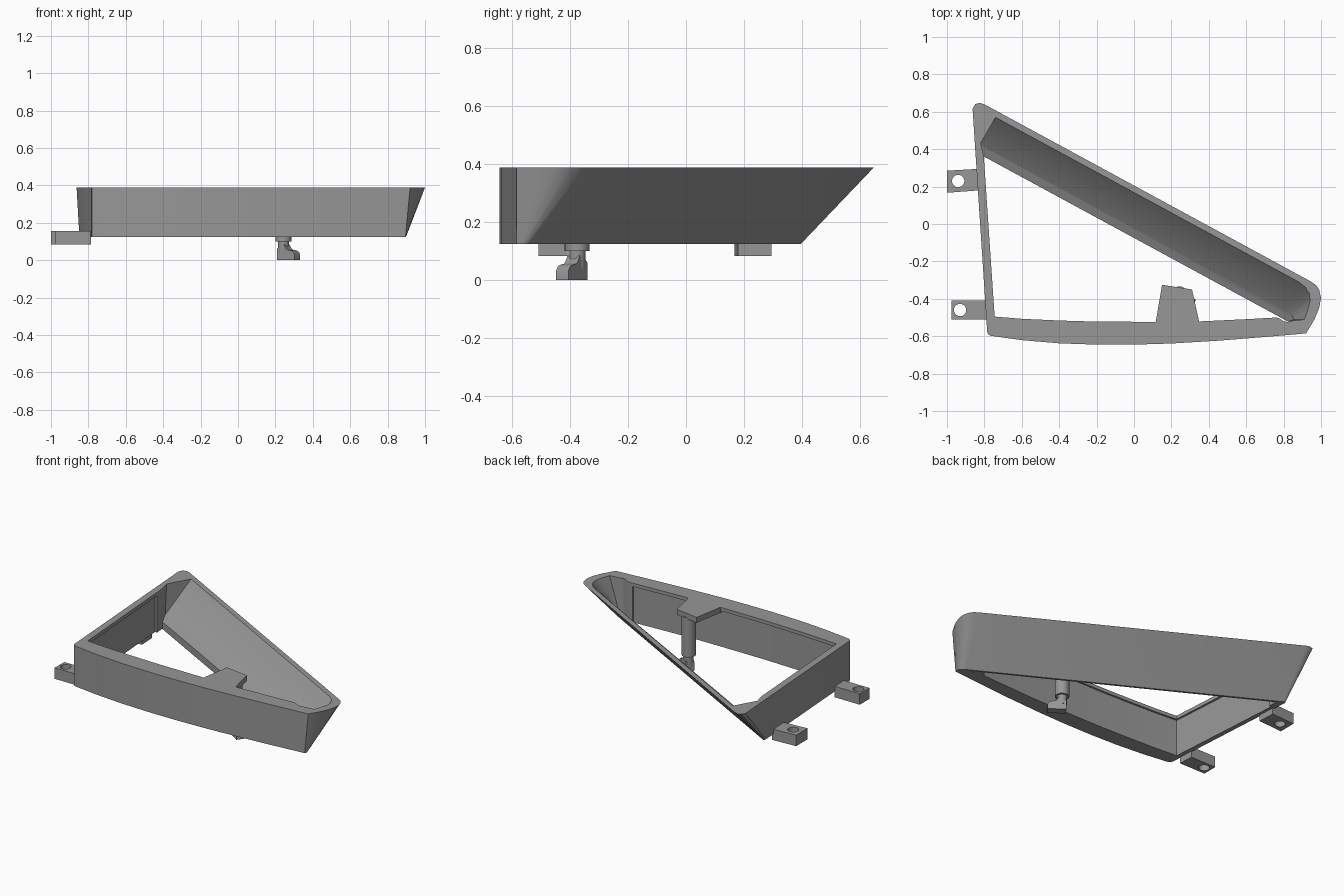
import bpy, bmesh, math
from mathutils import Vector

if "Cube" in bpy.data.objects:
    bpy.data.objects.remove(bpy.data.objects["Cube"])

grey = bpy.data.materials.new("plain grey")
grey.diffuse_color = (0.31, 0.31, 0.31, 1)
grey.use_nodes = True
grey.node_tree.nodes["Principled BSDF"].inputs["Base Color"].default_value = grey.diffuse_color
TOP, BOT = 0.388, 0.124


def loft(name, low, z0, high, z1):
    """Solid between two outlines with matching point counts; z may be a list per point."""
    n = len(low)
    z0 = z0 if isinstance(z0, list) else [z0] * n
    bm = bmesh.new()
    a = [bm.verts.new((x, y, z)) for (x, y), z in zip(low, z0)]
    b = [bm.verts.new((x, y, z1)) for x, y in high]
    bm.faces.new(a[::-1])
    bm.faces.new(b)
    for i in range(n):
        j = (i + 1) % n
        bm.faces.new((a[i], a[j], b[j], b[i]))
    bmesh.ops.recalc_face_normals(bm, faces=bm.faces)
    me = bpy.data.meshes.new(name)
    bm.to_mesh(me)
    bm.free()
    ob = bpy.data.objects.new(name, me)
    bpy.context.collection.objects.link(ob)
    me.materials.append(grey)
    return ob


def prism(name, pts, z0, z1):
    return loft(name, pts, z0, pts, z1)


def circle(cx, cy, r, n=24):
    return [(cx + r * math.cos(2 * math.pi * i / n), cy + r * math.sin(2 * math.pi * i / n))
            for i in range(n)]


def cut(ob, cutter):
    m = ob.modifiers.new("cut", 'BOOLEAN')
    m.operation, m.solver, m.object = 'DIFFERENCE', 'EXACT', cutter
    bpy.context.view_layer.objects.active = ob
    bpy.ops.object.modifier_apply(modifier=m.name)
    bpy.data.objects.remove(cutter)


# Housing: vertical left and front walls, long back wall leaning outward
front = [(-.785, -.575), (-.78, -.59), (-.765, -.598), (-.6, -.621), (-.4, -.638), (-.2, -.645),
         (0, -.645), (.2, -.639), (.45, -.624), (.7, -.604)]
end_top = [(.92, -.585), (.965, -.51), (.99, -.45), (1.0, -.395), (.99, -.352), (.973, -.326),
           (.945, -.307)]
end_low = [(.895, -.586), (.898, -.575), (.898, -.565), (.895, -.556), (.885, -.545),
           (.875, -.536), (.86, -.526)]
corner_top = [(-.80, .64), (-.825, .648), (-.85, .64), (-.863, .615)]
corner_low = [(-.83, .392), (-.838, .396), (-.844, .394), (-.848, .385)]
body = loft("housing", front + end_low + corner_low, BOT, front + end_top + corner_top, TOP)

# Opening through the full height
opening = [(-.745, -.495), (-.6, -.507), (-.4, -.516), (-.2, -.522), (.1, -.523), (.345, -.521),
           (.6, -.509), (.76, -.5), (.775, -.503), (.80, -.52), (.83, -.525), (-.803, .361)]
cut(body, prism("opening_cutter", opening, 0, .5))

# Shallow recess under the rim on the left and front walls
recess = [(-.757, -.507), (-.6, -.519), (-.4, -.528), (-.2, -.534), (.1, -.535), (.345, -.533),
          (.6, -.521), (.74, -.513), (.74, -.48), (-.70, -.45), (-.77, .30), (-.813, .30)]
cut(body, prism("recess_cutter", recess, 0, .365))

# Leaning inner face of the back wall, ending at a narrow shelf
low = [(-.824, .422), (-.823, .424), (.785, -.453), (.812, -.467), (.832, -.479), (.845, -.49),
       (.851, -.5), (.853, -.512), (.82, -.521), (.74, -.488), (-.77, .33), (-.803, .361)]
high = [(-.82, .43), (-.74, .57), (.88, -.309), (.915, -.335), (.937, -.37), (.943, -.41),
        (.93, -.46), (.912, -.51), (.82, -.521), (.74, -.488), (-.77, .33), (-.803, .361)]
k = .23 / .198
high = [(a + (c - a) * k, b + (d - b) * k) for (a, b), (c, d) in zip(low, high)]
cut(body, loft("slope_cutter", low, [.19] * 8 + [.165] * 4, high, .42))

# Tab on the front rim that carries the latch
prism("latch_tab", [(.115, -.53), (.15, -.325), (.31, -.35), (.35, -.53)], .352, TOP)

# Hinge lugs with vertical holes
for name, pts, hole in (
        ("back_lug", [(-1, .167), (-.825, .18), (-.83, .295), (-1, .285)], (-.94, .23)),
        ("front_lug", [(-.975, -.51), (-.785, -.51), (-.79, -.41), (-.975, -.41)], (-.93, -.46))):
    lug = prism(name, pts, .083, .155)
    cut(lug, prism("hole_cutter", circle(*hole, .033), 0, .3))

# Latch: post, narrow neck and a turned foot
cx, cy = .243, -.376
prism("latch_post", circle(cx, cy, .043), .1, .36)
loft("latch_neck", circle(cx, cy, .028), .04, circle(cx, cy, .03), .11)
profile = [(-.024, .06), (-.024, 0), (.09, 0), (.09, .03), (.084, .042), (.073, .05), (.058, .054),
           (.043, .056), (.034, .062), (.028, .073), (.02, .085), (.0, .085)]
foot = loft("latch_foot", profile, -.026, profile, .026)
u = Vector((.82, -.572, 0)).normalized()
w = Vector((u.y, -u.x, 0))
for v in foot.data.vertices:
    v.co = Vector((cx, cy, v.co.y)) + u * v.co.x + w * v.co.z
bm = bmesh.new()
bm.from_mesh(foot.data)
bmesh.ops.recalc_face_normals(bm, faces=bm.faces)
bm.to_mesh(foot.data)
bm.free()

# Smooth the rounded faces and keep the edges sharp
for ob in bpy.context.collection.objects:
    bpy.ops.object.select_all(action='DESELECT')
    ob.select_set(True)
    bpy.context.view_layer.objects.active = ob
    bpy.ops.object.shade_smooth_by_angle(angle=math.radians(32))
